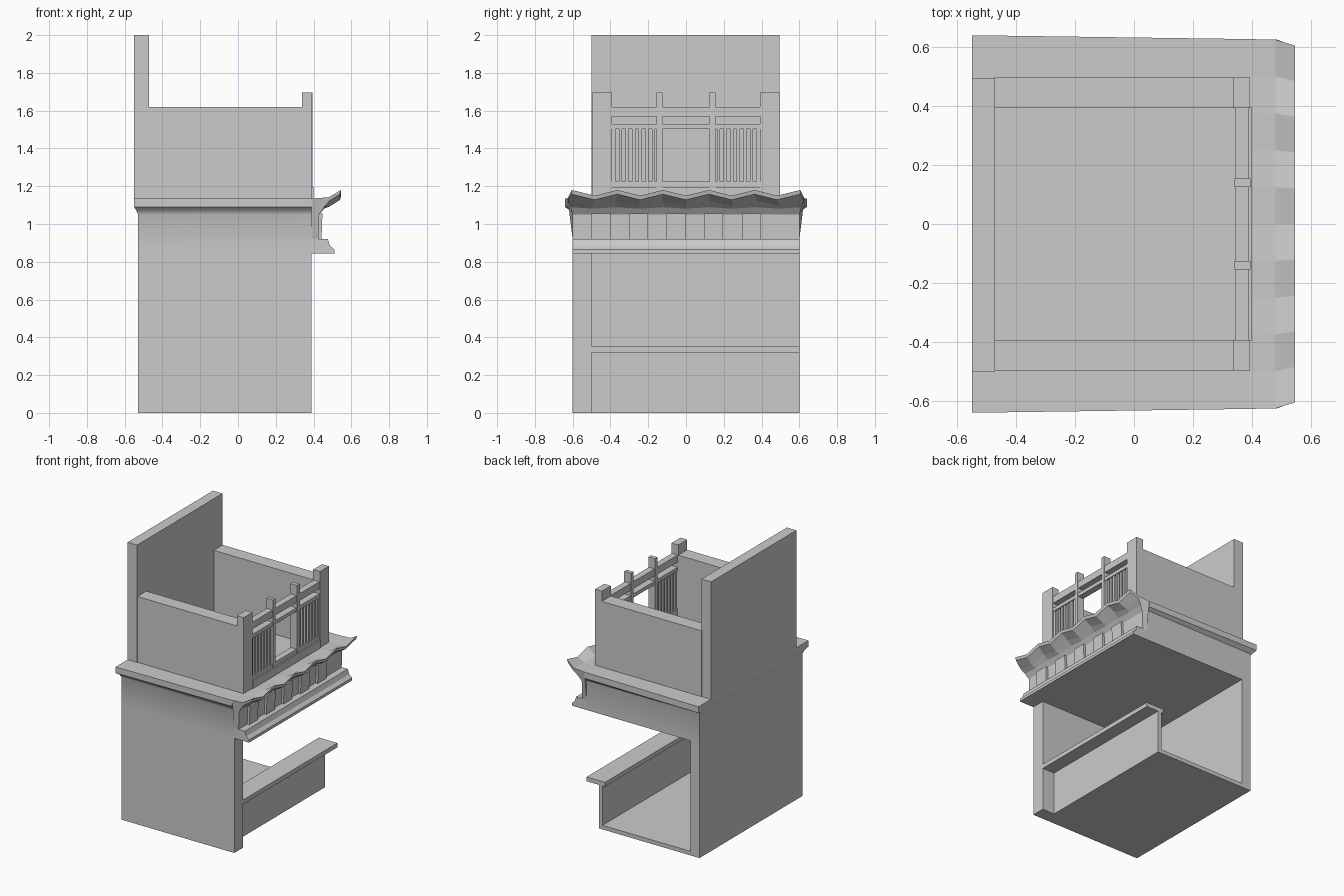
import bpy, bmesh, math

if "Cube" in bpy.data.objects:
    bpy.data.objects.remove(bpy.data.objects["Cube"])


def mesh_object(name, verts, faces, smooth=False):
    me = bpy.data.meshes.new(name)
    bm = bmesh.new()
    vs = [bm.verts.new(v) for v in verts]
    for f in faces:
        bm.faces.new([vs[i] for i in f])
    bmesh.ops.recalc_face_normals(bm, faces=bm.faces)
    bm.to_mesh(me)
    bm.free()
    ob = bpy.data.objects.new(name, me)
    bpy.context.collection.objects.link(ob)
    if smooth:
        bpy.ops.object.select_all(action='DESELECT')
        ob.select_set(True)
        bpy.context.view_layer.objects.active = ob
        bpy.ops.object.shade_smooth_by_angle(angle=math.radians(35))
    return ob


def loft(name, rings, smooth=False):
    """Skin a list of equal-sized closed rings and cap both ends."""
    n = len(rings[0])
    verts = [p for r in rings for p in r]
    faces = [(k * n + i, k * n + (i + 1) % n, (k + 1) * n + (i + 1) % n, (k + 1) * n + i)
             for k in range(len(rings) - 1) for i in range(n)]
    faces += [tuple(range(n)), tuple(range(len(verts) - n, len(verts)))]
    return mesh_object(name, verts, faces, smooth)


def box(name, x0, x1, y0, y1, z0, z1):
    ring = [(x0, y0), (x1, y0), (x1, y1), (x0, y1)]
    return loft(name, [[(x, y, z) for x, y in ring] for z in (z0, z1)])


# Ground storey: floor, back wall, one side wall, open on the other side
box("floor", -0.53, 0.29, -0.5, 0.6, 0, 0.03)
box("back_wall", -0.53, -0.455, -0.5, 0.6, 0, 0.845)
box("side_wall", -0.53, 0.39, -0.6, -0.5, 0, 0.845)

# Shop counter with overhanging ledge
box("counter_panel", 0.26, 0.29, -0.5, 0.6, 0.03, 0.32)
box("counter_ledge", 0.24, 0.39, -0.5, 0.6, 0.32, 0.352)

# Ceiling block flaring out into side eaves
levels = [(-0.53, 0.6, 0.6, 0.6, 0.845), (-0.53, 0.6, 0.6, 0.6, 1.05),
          (-0.537, 0.61, 0.608, 0.603, 1.07), (-0.55, 0.64, 0.627, 0.64, 1.09),
          (-0.55, 0.64, 0.627, 0.64, 1.135)]
loft("ceiling_block", [[(xb, -yb, z), (0.39, -yf, z), (0.39, yf, z), (xb, yr, z)]
                       for xb, yb, yf, yr, z in levels], True)

# Stepped cornice under the front eave
cornice = [(0.39, 0.845), (0.51, 0.845), (0.51, 0.865), (0.487, 0.885),
           (0.475, 0.92), (0.39, 0.92)]
loft("cornice", [[(x, y, z) for x, z in cornice] for y in (-0.6, 0.6)])

# Zigzag front eave: profile x, z, half width, wave height
eave = [(0.39, 0.92, 0.6, 0), (0.425, 0.92, 0.6, 0), (0.43, 1.05, 0.6, 0),
        (0.455, 1.085, 0.612, 0.004), (0.485, 1.108, 0.625, 0.015),
        (0.54, 1.143, 0.605, 0.015), (0.546, 1.165, 0.605, 0.015),
        (0.48, 1.137, 0.625, 0.004), (0.39, 1.135, 0.627, 0)]
rings = []
for i in range(11):
    wave = 1 if i % 2 == 0 else -1
    rings.append([(x, h * (i / 5 - 1), z + wave * a) for x, z, h, a in eave])
loft("front_eave", rings)

# Tapered blocks below the eave
for i in range(5):
    y = -0.45 + i * 0.199
    block = [(0.42, 0.92), (0.442, 0.92), (0.447, 1.055), (0.42, 1.055)]
    loft(f"eave_block_{i}", [[(x, yy, z) for x, z in block]
                             for yy in (y - 0.05, y + 0.05)])

# Terrace walls
box("tall_rear_wall", -0.55, -0.472, -0.5, 0.495, 1.13, 2.0)
for s, tag in ((-1, "left"), (1, "right")):
    ya, yb = sorted((s * 0.393, s * 0.497))
    box(f"parapet_{tag}", -0.475, 0.34, ya, yb, 1.13, 1.62)
    box(f"corner_post_{tag}", 0.338, 0.393, ya, yb, 1.13, 1.695)
    # Slim post beside the central opening
    ya, yb = sorted((s * 0.125, s * 0.155))
    box(f"slim_post_{tag}", 0.34, 0.395, ya, yb, 1.19, 1.695)
    # Vertical balusters
    for i in range(7):
        y = s * (0.172 + i * 0.035)
        box(f"baluster_{tag}_{i}", 0.35, 0.385, y - 0.0085, y + 0.0085, 1.22, 1.51)

# Horizontal rails between the corner posts
for name, z0, z1 in (("sill", 1.13, 1.195), ("bottom_rail", 1.195, 1.225),
                     ("middle_rail", 1.503, 1.53), ("top_rail", 1.568, 1.62)):
    box(name, 0.343, 0.4 if name == "sill" else 0.39, -0.395, 0.395, z0, z1)
